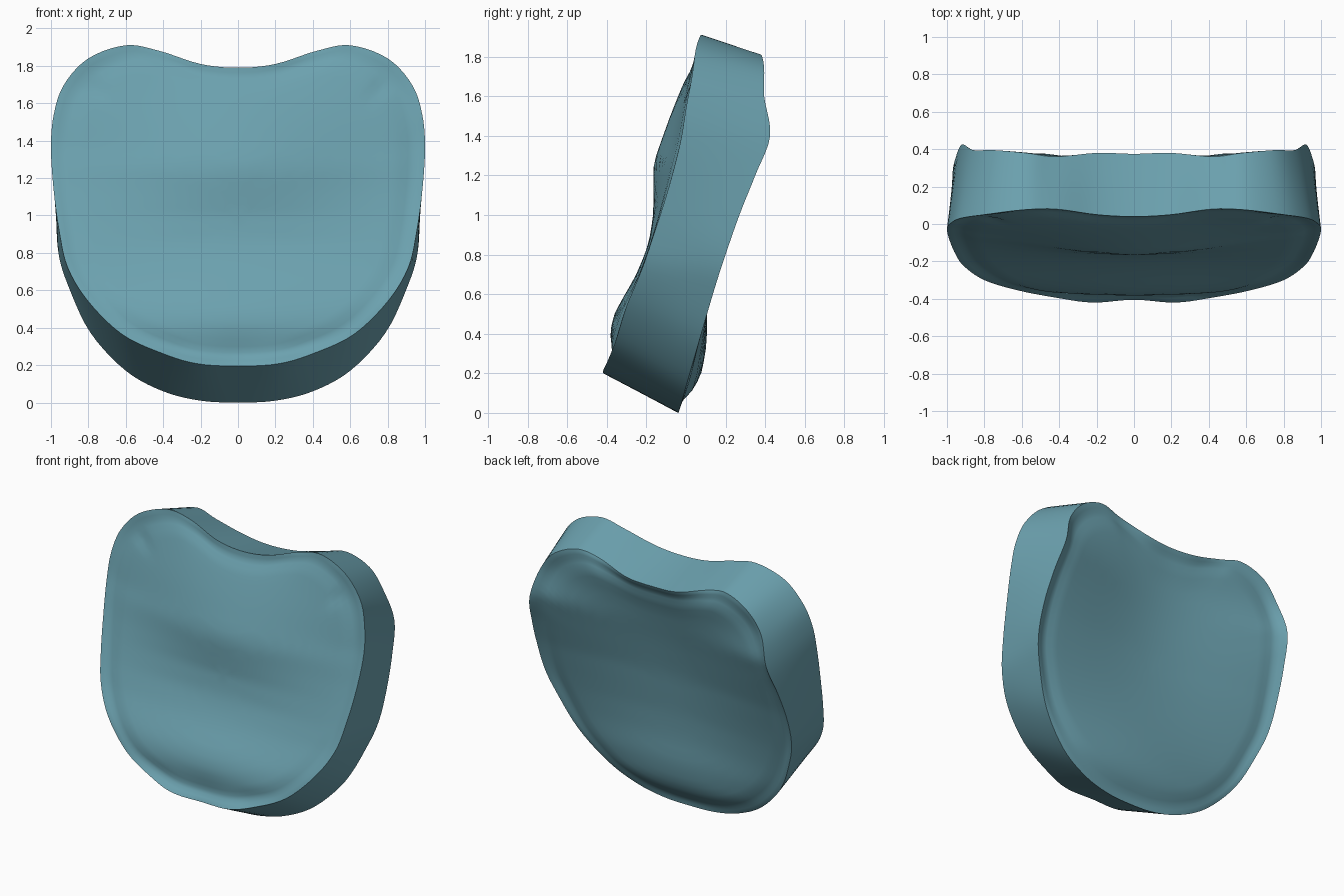
import bpy, bmesh, math
from mathutils import Vector

if "Cube" in bpy.data.objects:
    bpy.data.objects.remove(bpy.data.objects["Cube"])

# Half outlines of the two rims, top middle to bottom middle
FRONT = [(0, .04, 1.79), (.2, .05, 1.81), (.42, .08, 1.88), (.6, .075, 1.91), (.8, .05, 1.84),
         (.93, .03, 1.70), (.985, .0, 1.54), (1.0, -.03, 1.36), (.985, -.09, 1.13),
         (.955, -.16, .91), (.91, -.225, .72), (.80, -.30, .54), (.62, -.355, .365),
         (.41, -.395, .265), (.22, -.42, .208), (0, -.405, .195)]
BACK = [(0, .375, 1.70), (.2, .38, 1.715), (.42, .36, 1.78), (.58, .38, 1.81), (.75, .395, 1.74),
        (.86, .395, 1.6), (.92, .425, 1.40), (.955, .35, 1.2), (.97, .27, 1.0),
        (.96, .20, .8), (.91, .145, .63), (.79, .07, .375), (.6, .01, .17),
        (.4, -.02, .06), (.2, -.035, .01), (0, -.04, 0)]
# Middle profiles (z, y) of the padded faces
FRONT_MID = [(.195, -.405), (.24, -.375), (.3, -.37), (.4, -.385), (.5, -.365), (.7, -.25),
             (.85, -.19), (1.0, -.165), (1.15, -.165), (1.26, -.165), (1.36, -.13), (1.5, -.08),
             (1.65, -.02), (1.79, .04), (1.95, .1)]
BACK_MID = [(0, -.04), (.1, .03), (.2, .08), (.35, .105), (.52, .105), (.7, .12),
            (1.0, .165), (1.25, .225), (1.5, .295), (1.7, .375), (1.85, .40)]


def spline(a, b, c, d, t):
    return .5 * (2 * b + (c - a) * t + (2 * a - 5 * b + 4 * c - d) * t * t
                 + (3 * b - a - 3 * c + d) * t ** 3)


def loop(half, steps=5):
    pts = [Vector(p) for p in half]
    pts += [Vector((-p.x, p.y, p.z)) for p in pts[-2:0:-1]]
    n = len(pts)
    return [spline(*(pts[(i + k) % n] for k in (-1, 0, 1, 2)), j / steps)
            for i in range(n) for j in range(steps)]


def profile(table, z):
    z = min(max(z, table[0][0]), table[-1][0])
    for (z0, y0), (z1, y1) in zip(table, table[1:]):
        if z <= z1:
            return y0 + (y1 - y0) * (z - z0) / (z1 - z0)


def soft_profile(table, z):
    return sum(profile(table, z + d) for d in (-.03, -.015, 0, .015, .03)) / 5


def bridge(bm, a, b):
    for i in range(len(a)):
        j = (i + 1) % len(a)
        bm.faces.new((a[i], a[j], b[j], b[i]))


def padded_face(bm, rim, table, outline, mid_z, spread, groove, dimple):
    # base follows the side rims; the middle profile fades out sideways over "spread"
    base = sorted((p[2], p[1]) for p in outline[6:])
    base += sorted((p[2], p[1]) for p in outline[3:6] if p[2] > base[-1][0])
    previous = rim
    for s in (.985, .965, .94, .91, .87, .82, .76, .7, .62, .54, .46, .38, .3, .22, .14, .07, 0):
        ring = []
        for v in rim if s else [rim[0]]:
            x = v.co.x * s
            z = mid_z + (v.co.z - mid_z) * s
            b = soft_profile(base, z)
            fade = math.exp(-(x / spread) ** 2) * (1 - s ** 20)
            y = b + (soft_profile(table, z) - b) * fade
            y += (v.co.y - soft_profile(base, v.co.z)) * s ** 12
            y += groove * math.exp(-((s - .93) / .04) ** 2)
            y += dimple * math.exp(-((abs(x) - .75) ** 2 + (z - 1.67) ** 2) / .0016)
            ring.append(bm.verts.new((x, y, z)))
        if s:
            bridge(bm, previous, ring)
            previous = ring
    for i in range(len(rim)):
        bm.faces.new((previous[i], previous[(i + 1) % len(rim)], ring[0]))


bm = bmesh.new()
front, back = loop(FRONT), loop(BACK)
# Side wall
rings = [[bm.verts.new(a.lerp(b, t)) for a, b in zip(front, back)] for t in (0, .25, .5, .75, 1)]
for a, b in zip(rings, rings[1:]):
    bridge(bm, a, b)
# Front and back padding
padded_face(bm, rings[0], FRONT_MID, FRONT, 1.0, .62, .012, .018)
padded_face(bm, rings[-1], BACK_MID, BACK, .85, .75, -.014, 0)
bmesh.ops.recalc_face_normals(bm, faces=bm.faces)

mesh = bpy.data.meshes.new("back_cushion")
bm.to_mesh(mesh)
bm.free()
cushion = bpy.data.objects.new("back_cushion", mesh)
bpy.context.collection.objects.link(cushion)

teal = bpy.data.materials.new("soft_teal")
teal.diffuse_color = (.15, .36, .43, 1)
teal.use_nodes = True
teal.node_tree.nodes["Principled BSDF"].inputs["Base Color"].default_value = teal.diffuse_color
mesh.materials.append(teal)

bpy.context.view_layer.objects.active = cushion
cushion.select_set(True)
bpy.ops.object.shade_smooth_by_angle(angle=math.radians(40))
